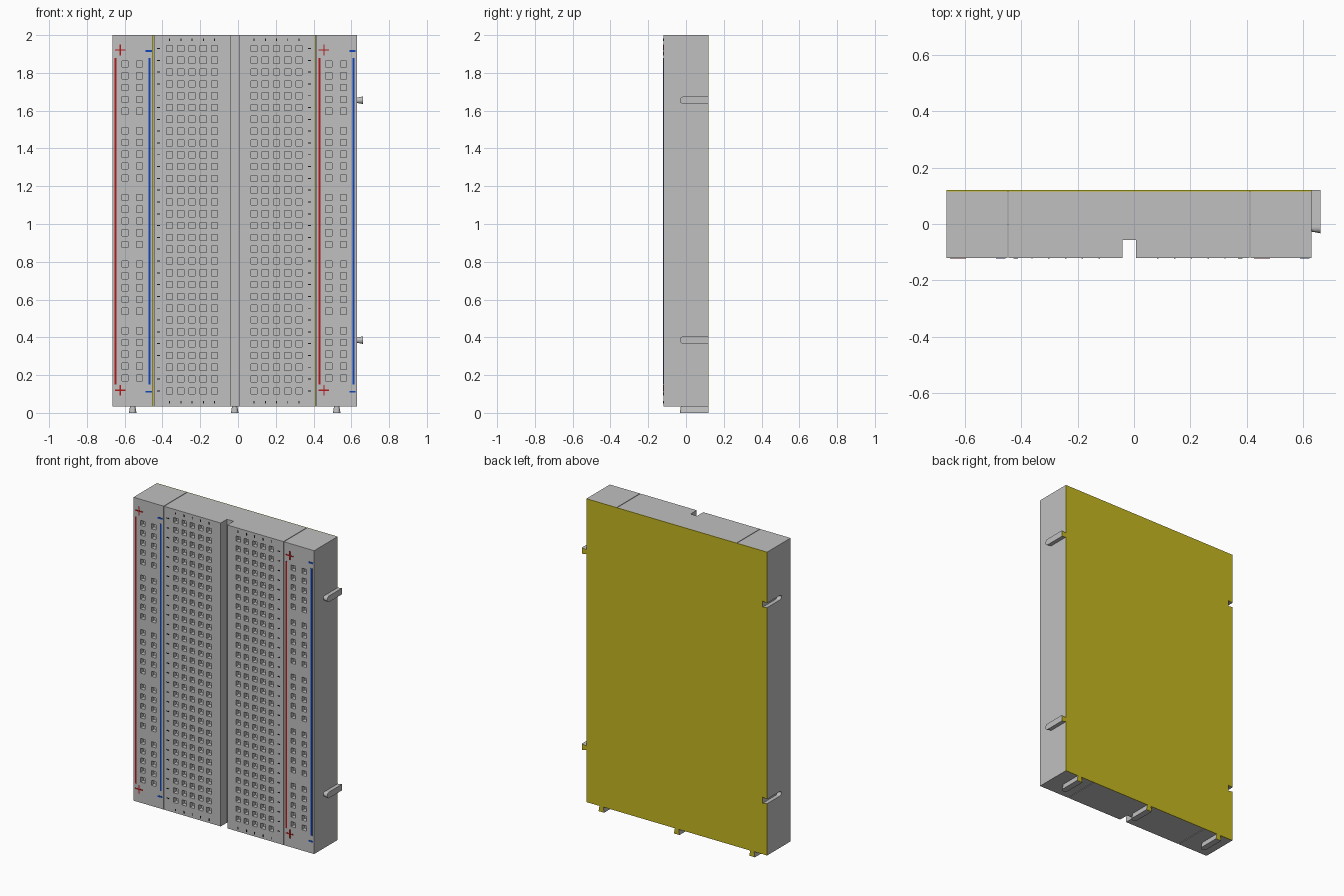
import bpy, bmesh, math
from mathutils import Vector

if "Cube" in bpy.data.objects:
    bpy.data.objects.remove(bpy.data.objects["Cube"])


def material(name, rgb):
    m = bpy.data.materials.new(name)
    m.use_nodes = True
    m.diffuse_color = (*rgb, 1)
    m.node_tree.nodes["Principled BSDF"].inputs["Base Color"].default_value = (*rgb, 1)
    return m


GREY = material("grey plastic", (0.53, 0.53, 0.53))
YELLOW = material("yellow adhesive", (0.56, 0.48, 0.015))
RED = material("red paint", (0.45, 0.01, 0.01))
BLUE = material("blue paint", (0.005, 0.06, 0.5))
BLACK = material("black paint", (0.01, 0.01, 0.01))

FRONT, BACK, BOTTOM, TOP = -0.12, 0.12, 0.035, 2.0
LEFT, RIGHT, MID = -0.665, 0.63, -0.0175
PLATE = 0.004            # adhesive thickness
HOLE, DEPTH, PITCH = 0.033, 0.03, 0.0625


def finish(bm, name, *mats):
    bmesh.ops.recalc_face_normals(bm, faces=bm.faces)
    mesh = bpy.data.meshes.new(name)
    bm.to_mesh(mesh)
    bm.free()
    for m in mats:
        mesh.materials.append(m)
    ob = bpy.data.objects.new(name, mesh)
    bpy.context.collection.objects.link(ob)
    return ob


def add_box(bm, x0, x1, y0, y1, z0, z1):
    verts = bmesh.ops.create_cube(bm, size=1)["verts"]
    for v in verts:
        v.co = Vector((x1 if v.co.x > 0 else x0,
                       y1 if v.co.y > 0 else y0,
                       z1 if v.co.z > 0 else z0))


def holed_block(name, x0, x1, columns, rows):
    """Block whose front is a grid with the socket cells pushed in."""
    def cuts(a, b, centres):
        return sorted([a, b] + [c + s * HOLE / 2 for c in centres for s in (-1, 1)])
    xs, zs = cuts(x0, x1, columns), cuts(BOTTOM, TOP, rows)
    bm = bmesh.new()
    grid = [[bm.verts.new((x, FRONT, z)) for z in zs] for x in xs]
    sockets = []
    for i in range(len(xs) - 1):
        for j in range(len(zs) - 1):
            f = bm.faces.new((grid[i][j], grid[i + 1][j], grid[i + 1][j + 1], grid[i][j + 1]))
            if i % 2 and j % 2:
                sockets.append(f)
    rim = [e for e in bm.edges if e.is_boundary]
    # sides and back
    out = bmesh.ops.extrude_edge_only(bm, edges=rim)["geom"]
    for v in out:
        if isinstance(v, bmesh.types.BMVert):
            v.co.y = BACK - PLATE
    bmesh.ops.holes_fill(bm, edges=[e for e in bm.edges if e.is_boundary], sides=0)
    # sockets
    out = bmesh.ops.extrude_face_region(bm, geom=sockets)["geom"]
    for v in out:
        if isinstance(v, bmesh.types.BMVert):
            v.co.y += DEPTH
    bmesh.ops.delete(bm, geom=[f for f in sockets if f.is_valid], context="FACES")
    return finish(bm, name, GREY)


def dovetail(name, place, start=0.0, length=0.032, back=BACK):
    """Flared tab with a round front end; place maps (out, y, across) to xyz."""
    bm = bmesh.new()
    rings = []
    for out, r in ((start, 0.014), (length, 0.02)):
        pts = [(back, r)]
        for k in range(9):
            a = math.pi / 2 + math.pi * k / 8
            pts.append((-0.013 + r * math.cos(a), r * math.sin(a)))
        pts.append((back, -r))
        rings.append([bm.verts.new(place(out, y, u)) for y, u in pts])
    a, b = rings
    bm.faces.new(a)
    bm.faces.new(b)
    for k in range(len(a)):
        n = (k + 1) % len(a)
        bm.faces.new((a[k], a[n], b[n], b[k]))
    ob = finish(bm, name, GREY, YELLOW)
    for p in ob.data.polygons:
        p.material_index = int(p.normal.y > 0.9)
    return ob


# Sockets and blocks
main_rows = [1.929 - PITCH * i for i in range(30)]
rail_rows = [1.847 - 0.353 * g - PITCH * i for g in range(5) for i in range(5)]
left_cols = [-0.362 + 0.0595 * i for i in range(5)]
right_cols = [0.085 + 0.0595 * i for i in range(5)]
rail_a = holed_block("right_power_rail", LEFT, -0.449, [-0.598, -0.521], rail_rows)
holed_block("right_terminal_block", -0.445, -0.04, left_cols, main_rows)
holed_block("left_terminal_block", 0.007, 0.41, right_cols, main_rows)
holed_block("left_power_rail", 0.414, RIGHT, [0.481, 0.558], rail_rows)

bm = bmesh.new()
add_box(bm, -0.04, 0.007, -0.056, BACK - PLATE, BOTTOM, TOP)
finish(bm, "channel_floor", GREY)

bm = bmesh.new()
add_box(bm, LEFT, RIGHT, BACK - PLATE, BACK, BOTTOM, TOP)
backing = finish(bm, "adhesive_backing", YELLOW)

# Tabs on the side and bottom, matching notches on the other side
for n, z in enumerate((1.655, 0.385)):
    dovetail(f"side_tab_{n + 1}", lambda d, y, u: (RIGHT + d, y, z + u))
    cutter = dovetail(f"notch_cutter_{n + 1}", lambda d, y, u: (LEFT + d, y, z + u),
                      start=-0.002, back=BACK + 0.02)
    cutter.hide_render = True
    for ob in (rail_a, backing):
        mod = ob.modifiers.new("notch", "BOOLEAN")
        mod.operation, mod.solver, mod.object = "DIFFERENCE", "EXACT", cutter
        bpy.context.view_layer.objects.active = ob
        bpy.ops.object.modifier_apply(modifier=mod.name)
    bpy.data.objects.remove(cutter)
for n, x in enumerate((MID - 0.54, MID, MID + 0.54)):
    dovetail(f"bottom_tab_{n + 1}", lambda d, y, u: (x + u, y, BOTTOM - d), length=BOTTOM)


# Painted marks: each is (x, z, width, height)
def paint(name, marks, mat):
    bm = bmesh.new()
    for x, z, w, h in marks:
        add_box(bm, x - w / 2, x + w / 2, FRONT - 0.002, FRONT + 0.001, z - h / 2, z + h / 2)
    finish(bm, name, mat)


red, blue = [], []
for shift in (0, 1.079):
    red.append((-0.648 + shift, 1.015, 0.011, 1.73))
    blue.append((-0.468 + shift, 1.015, 0.011, 1.73))
    for z in (1.921, 0.119):
        red += [(-0.624 + shift, z, 0.056, 0.007), (-0.624 + shift, z, 0.007, 0.056)]
    for z in (1.915, 0.112):
        blue.append((-0.473 + shift, z, 0.034, 0.01))
paint("positive_marks", red, RED)
paint("negative_marks", blue, BLUE)

ticks = [(x, z, 0.016, 0.005) for z in main_rows for x in (-0.42, 0.378)]
ticks += [(x, z, 0.005, 0.014) for x in left_cols + right_cols for z in (1.976, 0.056)]
paint("row_and_column_ticks", ticks, BLACK)
